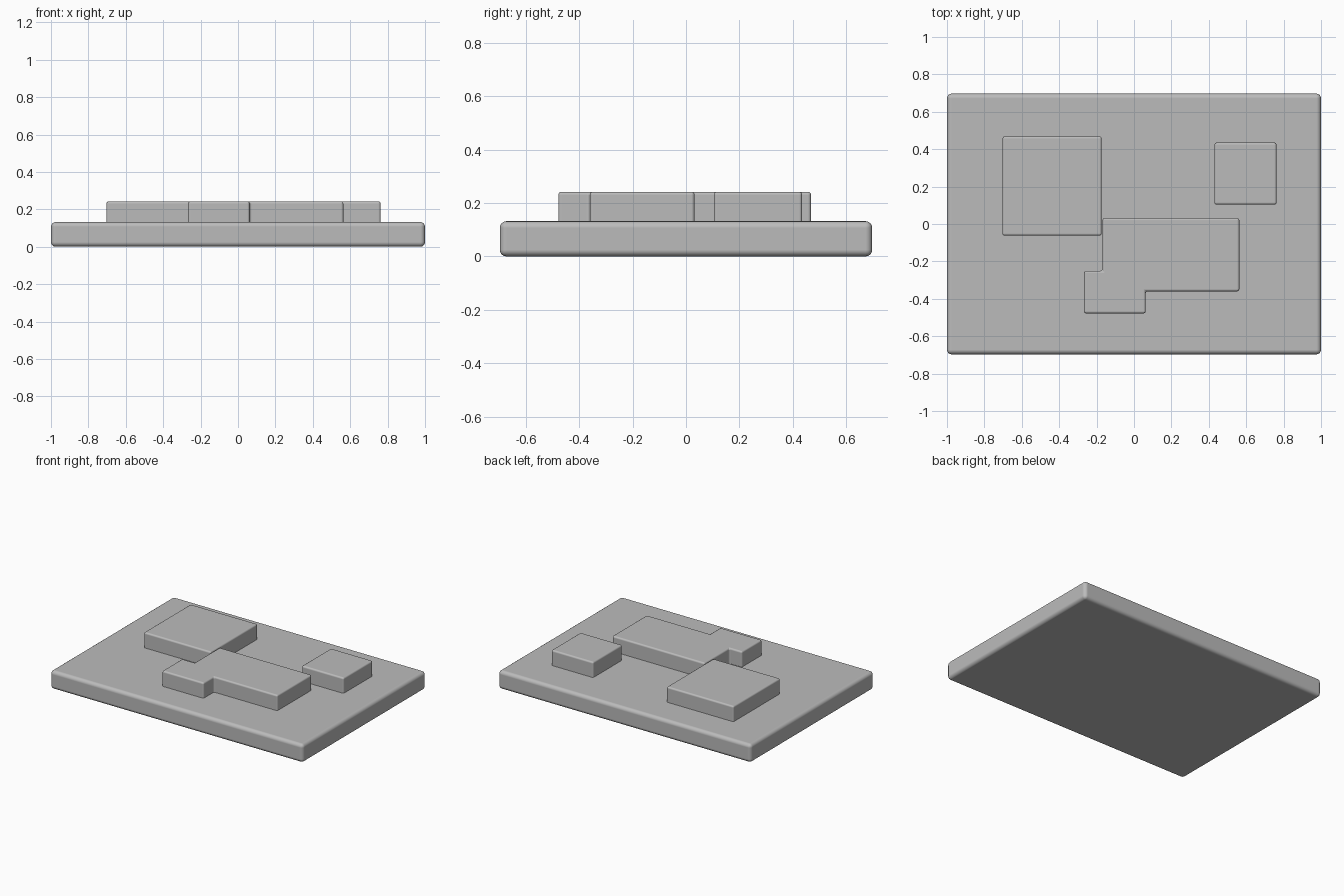
import bpy, bmesh

if "Cube" in bpy.data.objects:
    bpy.data.objects.remove(bpy.data.objects["Cube"])

grey = bpy.data.materials.new("plain grey")
grey.diffuse_color = (0.5, 0.5, 0.5, 1)
grey.use_nodes = True
grey.node_tree.nodes["Principled BSDF"].inputs["Base Color"].default_value = grey.diffuse_color


def prism(name, outline, z0, z1, bevel):
    """Extrude a counter-clockwise outline upward and round its edges."""
    bm = bmesh.new()
    bottom = bm.faces.new([bm.verts.new((x, y, z0)) for x, y in outline])
    ext = bmesh.ops.extrude_face_region(bm, geom=[bottom], use_keep_orig=True)
    for v in ext["geom"]:
        if isinstance(v, bmesh.types.BMVert):
            v.co.z = z1
    bmesh.ops.recalc_face_normals(bm, faces=bm.faces)
    mesh = bpy.data.meshes.new(name)
    bm.to_mesh(mesh)
    bm.free()
    mesh.materials.append(grey)
    ob = bpy.data.objects.new(name, mesh)
    bpy.context.collection.objects.link(ob)
    mod = ob.modifiers.new("rounded edges", 'BEVEL')
    mod.width, mod.segments, mod.limit_method = bevel, 4, 'ANGLE'
    mod.harden_normals = True
    for p in mesh.polygons:
        p.use_smooth = True
    return ob


def rect(x0, x1, y0, y1):
    return [(x0, y0), (x1, y0), (x1, y1), (x0, y1)]


# Base slab
prism("base_slab", rect(-1, 1, -0.697, 0.697), 0, 0.132, 0.025)

# Raised blocks, sunk a little into the slab
LOW, TOP, R = 0.09, 0.242, 0.012
prism("large_square_block", rect(-0.703, -0.173, -0.062, 0.468), LOW, TOP, R)
prism("small_square_block", rect(0.43, 0.762, 0.104, 0.435), LOW, TOP, R)
prism("stepped_block", [(-0.267, -0.478), (0.062, -0.478), (0.062, -0.36),
                        (0.563, -0.36), (0.563, 0.032), (-0.168, 0.032),
                        (-0.168, -0.25), (-0.267, -0.25)], LOW, TOP, R)
